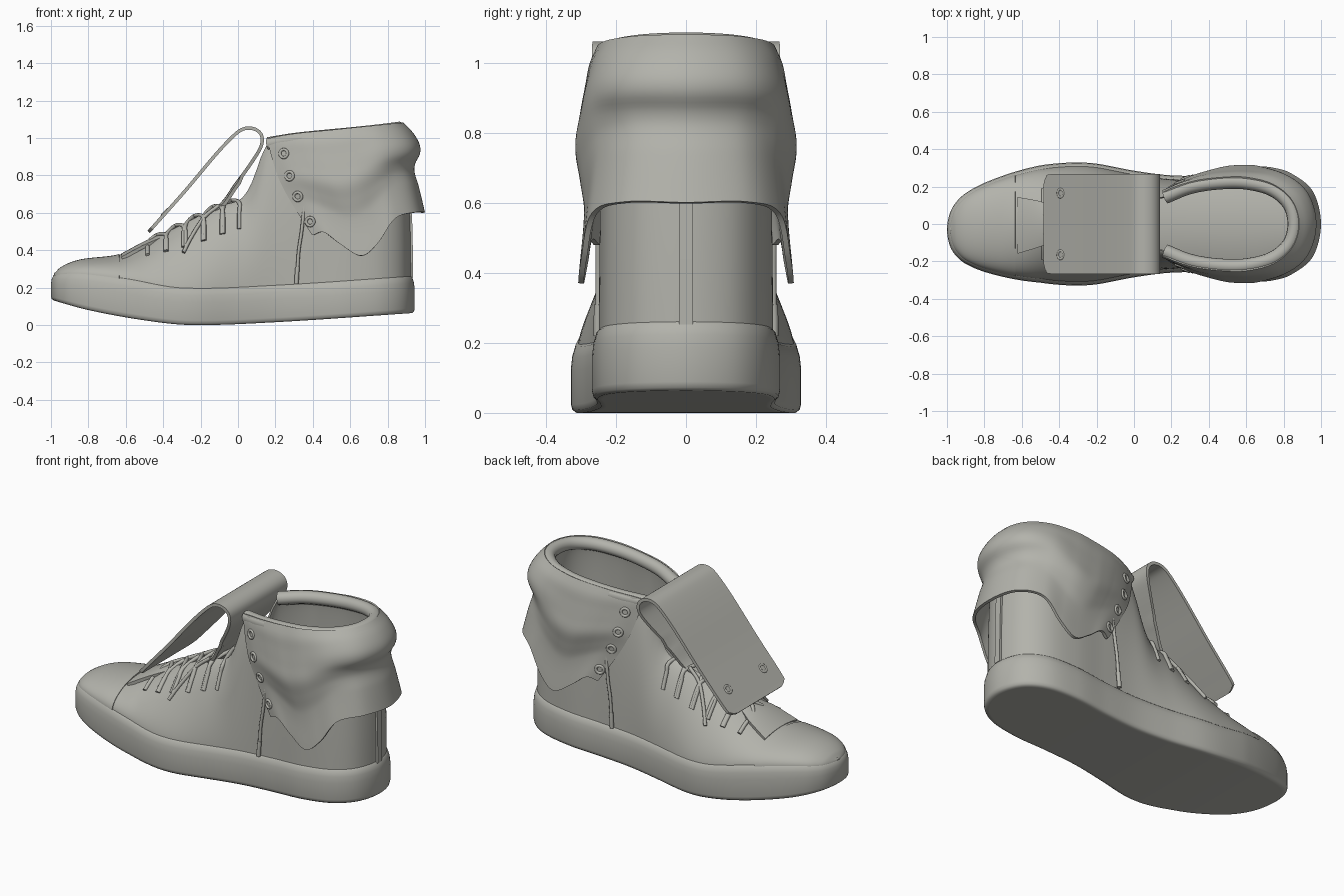
import bpy
import bmesh
import math
from mathutils import Vector

cube = bpy.data.objects.get("Cube")
if cube:
    bpy.data.objects.remove(cube, do_unlink=True)

grey = bpy.data.materials.new("warm grey")
grey.use_nodes = True
grey.diffuse_color = (0.45, 0.45, 0.41, 1)
grey.node_tree.nodes["Principled BSDF"].inputs["Base Color"].default_value = grey.diffuse_color


# ---------- helpers ----------
def spline(points, t, mirror_start=False, mirror_end=False):
    """Smooth curve through points; a mirrored end crosses the centre plane squarely."""
    p = [Vector(q) for q in points]
    flip = lambda v: Vector((v.x, -v.y, *v[2:]))
    first = flip(p[1]) if mirror_start else 2 * p[0] - p[1]
    last = flip(p[-2]) if mirror_end else 2 * p[-1] - p[-2]
    p = [first] + p + [last]
    f = min(max(t, 0), 1) * (len(p) - 3)
    i = min(int(f), len(p) - 4)
    f -= i
    a, b, c, d = p[i:i + 4]
    return b + (c - a) * (f / 2) + (2 * a - 5 * b + 4 * c - d) * (f * f / 2) + (3 * b - a - 3 * c + d) * (f ** 3 / 2)


def table(pairs, x):
    """Smooth value lookup."""
    n = len(pairs)
    if x <= pairs[0][0]:
        return pairs[0][1]
    if x >= pairs[-1][0]:
        return pairs[-1][1]
    i = max(k for k in range(n) if pairs[k][0] <= x)

    def slope(k):
        lo, hi = pairs[max(k - 1, 0)], pairs[min(k + 1, n - 1)]
        return (hi[1] - lo[1]) / (hi[0] - lo[0])
    (xa, ya), (xb, yb) = pairs[i], pairs[i + 1]
    h = xb - xa
    u = (x - xa) / h
    bend = h * u * (1 - u) * ((1 - u) * slope(i) - u * slope(i + 1))
    return ya + (yb - ya) * u * u * (3 - 2 * u) + bend


def skew(p):
    """The toe leans slightly toward the inner side."""
    return Vector((p[0], p[1] - 0.06 * max(0, -0.5 - p[0]), p[2]))


def finish(ob):
    ob.data.materials.append(grey)
    bpy.ops.object.select_all(action='DESELECT')
    ob.select_set(True)
    bpy.context.view_layer.objects.active = ob


def sheet(name, cols, thick=0.0):
    """Grid of columns on the +y side, reflected to the other side."""
    bm = bmesh.new()
    for side in (1, -1):
        grid = [[bm.verts.new(skew((p[0], p[1] * side, p[2]))) for p in c] for c in cols]
        for a, b in zip(grid, grid[1:]):
            for j in range(len(a) - 1):
                bm.faces.new((a[j], b[j], b[j + 1], a[j + 1])[::side])
    bmesh.ops.remove_doubles(bm, verts=bm.verts, dist=0.0005)
    bmesh.ops.dissolve_degenerate(bm, edges=bm.edges, dist=0.0002)
    bmesh.ops.recalc_face_normals(bm, faces=bm.faces)
    me = bpy.data.meshes.new(name)
    bm.to_mesh(me)
    bm.free()
    ob = bpy.data.objects.new(name, me)
    bpy.context.collection.objects.link(ob)
    finish(ob)
    if thick:
        mod = ob.modifiers.new("thickness", 'SOLIDIFY')
        mod.thickness = thick
        mod.offset = 0
        bpy.ops.object.modifier_apply(modifier=mod.name)
    bpy.ops.object.shade_smooth_by_angle(angle=math.radians(50))


def cord(name, points, radius):
    cu = bpy.data.curves.new(name, 'CURVE')
    cu.dimensions = '3D'
    cu.bevel_depth = radius
    cu.bevel_resolution = 3
    cu.use_fill_caps = True
    sp = cu.splines.new('POLY')
    n = 8 * len(points)
    sp.points.add(n)
    for i in range(n + 1):
        sp.points[i].co = (*skew(spline(points, i / n)), 1)
    sp.use_smooth = True
    ob = bpy.data.objects.new(name, cu)
    bpy.context.collection.objects.link(ob)
    finish(ob)


def both(points):
    return (("front_side", [Vector((p[0], -p[1], p[2])) for p in points]), ("back_side", points))


def eyelet(name, pos, normal):
    bpy.ops.mesh.primitive_torus_add(major_radius=0.022, minor_radius=0.008, major_segments=20,
                                     minor_segments=8, location=pos,
                                     rotation=normal.to_track_quat('Z', 'Y').to_euler())
    bpy.context.object.name = name
    finish(bpy.context.object)
    bpy.ops.object.shade_smooth()


# ---------- sole ----------
OUTLINE = [(-1, 0), (-.985, .085), (-.95, .145), (-.89, .195), (-.78, .245), (-.6, .296), (-.4, .325),
           (-.22, .325), (0, .285), (.2, .26), (.4, .26), (.6, .268), (.78, .24), (.9, .15), (.945, 0)]
BOTTOM = [(-1, .135), (-.8, .08), (-.5, .025), (-.25, 0), (.2, .015), (.95, .065)]
SOLE_TOP = [(-1, .275), (-.85, .285), (-.6, .255), (-.3, .205), (.2, .22), (.95, .27)]
STEPS = 110


def plan(s, inset):
    at = lambda t: spline(OUTLINE, t, True, True)
    p, d = at(s), at(s + .004) - at(s - .004)
    n = Vector((-d.y, d.x)).normalized()
    if s in (0, 1):
        n = Vector((2 * s - 1, 0))
    p = p - n * inset
    return p.x, (0 if s in (0, 1) else max(p.y, 0))


def sole_column(s):
    col = []
    for inset, h in ((.03, 0), (.015, 0), (.004, .04), (0, .12), (0, .6), (.004, .78), (.013, .93), (.028, 1)):
        x, y = plan(s, inset)
        lo, hi = table(BOTTOM, x), table(SOLE_TOP, x)
        col.append((x, y, lo + (hi - lo) * h))
    return [(col[0][0], 0, col[0][2])] + col + [(col[-1][0], 0, col[-1][2])]


sheet("sole", [sole_column(i / STEPS) for i in range(STEPS + 1)])

# ---------- upper ----------
RIDGE = [(-.975, .27), (-.95, .296), (-.9, .323), (-.83, .343), (-.63, .37), (-.5, .43), (-.3, .53),
         (-.1, .63), (.02, .67), (.08, .76), (.13, .9), (.17, .97), (.3, .985), (.9, 1.04)]
THROAT = [(-.5, 0), (-.4, .05), (-.1, .1), (.15, .14), (.3, .19), (.45, .22), (.9, .22)]
FULLNESS = [(-.7, 1), (-.25, 1.45), (.1, 1.2), (.4, 1)]


def upper(s, t, grow=0.0):
    """Point on the upper: t runs from the sole edge to the throat or collar."""
    x, w = plan(s, .026 - grow)
    low, high = table(SOLE_TOP, x) - .015, table(RIDGE, x) + grow
    top_y = min(table(THROAT, x), w * .88)
    top_x = x - .06 * max(0, (x - .5) / .42)
    e = table(FULLNESS, x)
    c, k = max(math.cos(t * math.pi / 2), 0) ** e, math.sin(t * math.pi / 2) ** e
    return Vector((top_x + (x - top_x) * c, top_y + (w - top_y) * c, low + (high - low) * k))


def station(x):
    return min((i / 400 for i in range(401)), key=lambda s: abs(plan(s, .026)[0] - x))


def upper_strip(first, last, count, grow=0.0):
    return [[upper(first + (last - first) * i / count, j / 20, grow) for j in range(21)]
            for i in range(count + 1)]


sheet("upper", upper_strip(0, 1, STEPS), .012)
sheet("toe_cap", upper_strip(0, station(-.63), 36, .004), .012)

# heel strip
heel_line = [upper(1, t / 10) for t in range(5)]
sheet("heel_strip", [[(p.x + .01, y, p.z) for y in (0, .02)] for p in heel_line], .014)

# ---------- tongue folded forward over the laces ----------
TONGUE = [(-.62, .15, .374), (-.5, .12, .438), (-.38, .08, .492), (-.12, .12, .62), (-.01, .17, .755), (.08, .23, .88),
          (.125, .262, .96), (.125, .268, 1.015), (.09, .268, 1.047), (.035, .268, 1.05), (-.02, .268, 1.015),
          (-.12, .268, .91), (-.28, .268, .72), (-.44, .266, .54), (-.465, .25, .512), (-.478, .21, .498)]
tongue = []
for i in range(91):
    p = spline(TONGUE, i / 90)
    tongue.append([(p.x, p.y * j / 8, p.z - (.018 * (j / 8) ** 2 if p.y < .18 else 0)) for j in range(9)])
sheet("tongue", tongue, .018)
for name, side in (("front_side", -1), ("back_side", 1)):
    eyelet("tongue_eyelet_" + name, (-.39, .165 * side, .603), Vector((-.7, 0, .7)))

# ---------- padded collar ----------
COLLAR = [(.165, .145, .968), (.3, .198, .99), (.45, .222, 1.006), (.6, .222, 1.02), (.74, .185, 1.035),
          (.83, .107, 1.046), (.858, 0, 1.05)]
cord("collar", COLLAR + [(x, -y, z) for x, y, z in COLLAR[-2::-1]], .038)

# ---------- folded cuff ----------
CUFF_TOP = [(.16, .165, .995), (.23, .195, 1.01), (.34, .227, 1.025), (.48, .243, 1.038), (.6, .243, 1.05),
            (.74, .208, 1.063), (.84, .125, 1.073), (.878, 0, 1.076)]
CUFF_HEM = [(.4, .255, .48), (.46, .276, .495), (.55, .288, .43), (.66, .3, .37), (.75, .292, .44),
            (.84, .262, .57), (.95, .17, .602), (.992, 0, .6)]
SIDE_FOLD = [(0, 0), (.08, .018), (.18, .025), (.31, .034), (.43, .04), (.56, .02), (.7, 0), (1, 0)]
HEEL_FOLD = [(0, 0), (.1, .036), (.23, .058), (.33, .05), (.44, .012), (.54, -.004), (.7, 0), (1, 0)]


def cuff(s, v):
    at = lambda q: spline(CUFF_TOP, q, False, True).lerp(spline(CUFF_HEM, q, False, True), v)
    p, d = at(s), at(s + .005) - at(s - .005)
    out = Vector((1, 0, 0)) if s == 1 else Vector((-d.y, d.x, 0)).normalized()
    k = min(max((s - .5) / .4, 0), 1)
    k = k * k * (3 - 2 * k)
    fold = table(SIDE_FOLD, v) * (1 - k) + table(HEEL_FOLD, v) * k
    p += out * fold * min(1, .25 + s * 2)
    p.x -= .035 * math.sin(math.pi * v) * max(0, 1 - 4 * s)
    p.y = max(p.y, 0) if s < 1 else 0
    return p


sheet("cuff", [[cuff(i / 60, j / 36) for j in range(37)] for i in range(61)], .016)
for i, v in enumerate((.18, .41, .62, .88)):
    s = .125 - .02 * i
    p = cuff(s, v)
    n = (cuff(s + .03, v) - p).cross(cuff(s, v - .03) - p).normalized()
    n = n if n.y > 0 else -n
    for name, side in (("front_side", -1), ("back_side", 1)):
        flip = Vector((1, side, 1))
        eyelet(f"cuff_eyelet_{i}_{name}", (p + n * .008) * flip, n * flip)

# ---------- laces ----------
lift = Vector((0, .005, .008))
for i in range(5):
    x = -.48 + .1 * i
    a, b = station(x), station(x + .09)
    near = [upper(a, t) + lift for t in (.52, .68, .85)]
    far = [(upper(b, t) + lift) * Vector((1, -1, 1)) for t in (.85, .68, .52)]
    middle = Vector((x + .045, 0, table(RIDGE, x + .045) + .018))
    for name, path in both(near + [middle] + far):
        cord(f"lace_{i}_{name}", path, .011)

# loose ends and hanging tips
loose = [upper(station(x), t) + lift * 1.6 for x, t in ((-.1, .95), (-.18, .8), (-.25, .6), (-.29, .45))]
for name, path in both(loose):
    cord("loose_lace_" + name, path, .01)
strand = [(.355, .244, .64), (.34, .25, .5), (.325, .25, .4), (.318, .25, .3)]
tip = [(.318, .25, .31), (.315, .252, .27), (.312, .252, .22)]
for part, points, radius in (("side_lace_", strand, .009), ("lace_tip_", tip, .012)):
    for name, path in both([Vector(p) for p in points]):
        cord(part + name, path, radius)
